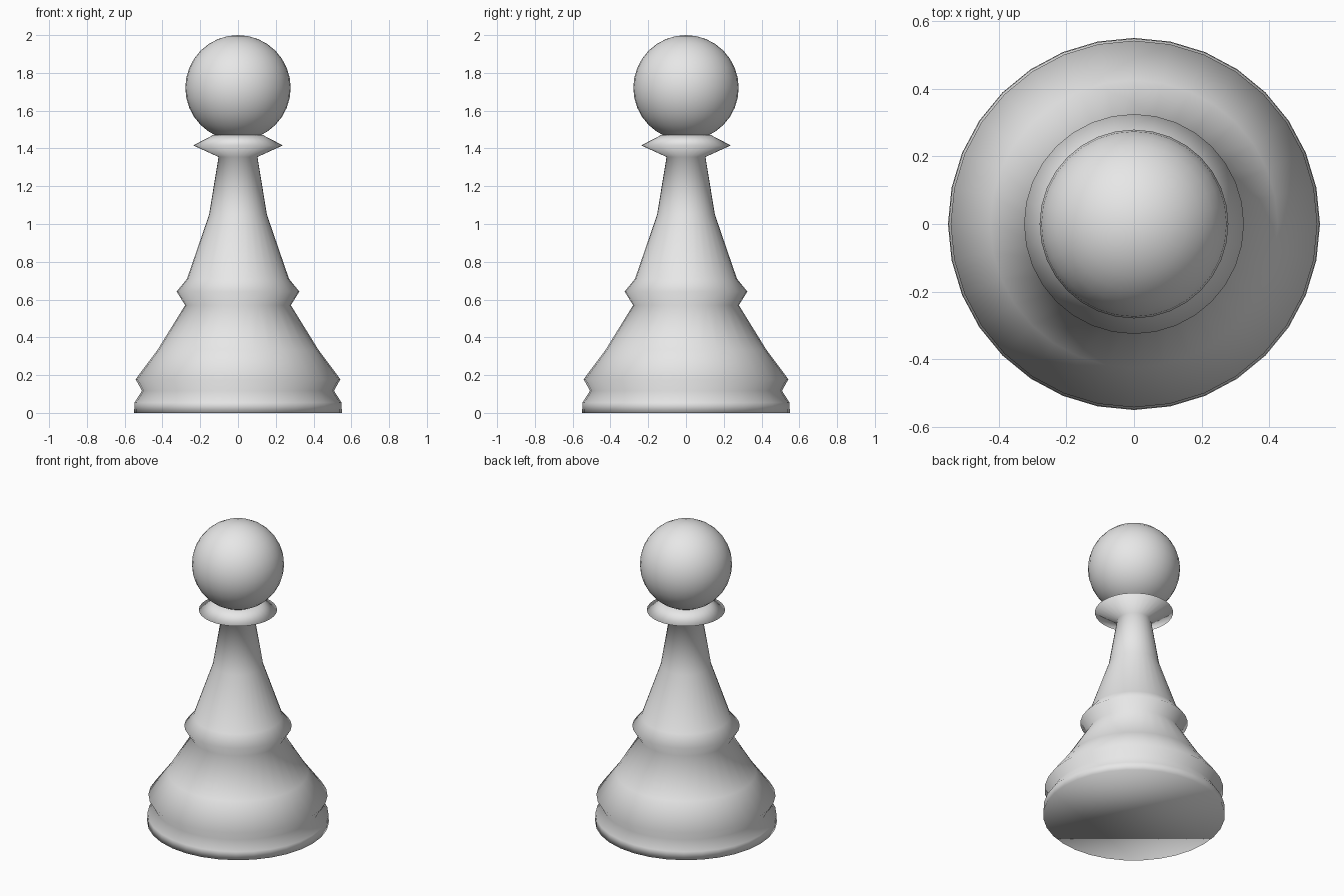
import bpy
import bmesh
import math
from mathutils import Vector

SIDES = 32

cube = bpy.data.objects.get("Cube")
if cube:
    bpy.data.objects.remove(cube, do_unlink=True)

# One plain grey for the whole piece
grey = bpy.data.materials.new("plain_grey")
grey.use_nodes = True
colour = (0.8, 0.8, 0.8, 1.0)
grey.diffuse_color = colour
grey.node_tree.nodes["Principled BSDF"].inputs["Base Color"].default_value = colour


def finish(name, bm):
    """Turn a bmesh into a smooth grey object."""
    bmesh.ops.recalc_face_normals(bm, faces=bm.faces)
    for face in bm.faces:
        face.smooth = True
    mesh = bpy.data.meshes.new(name)
    bm.to_mesh(mesh)
    bm.free()
    mesh.materials.append(grey)
    obj = bpy.data.objects.new(name, mesh)
    bpy.context.collection.objects.link(obj)
    return obj


def lathe(name, profile):
    """Spin (radius, height) points around z and cap both ends."""
    bm = bmesh.new()
    verts = [bm.verts.new((r, 0, z)) for r, z in profile]
    edges = [bm.edges.new(pair) for pair in zip(verts, verts[1:])]
    bmesh.ops.spin(bm, geom=verts + edges, cent=Vector(), axis=(0, 0, 1),
                   angle=math.tau, steps=SIDES, use_merge=True)
    bmesh.ops.remove_doubles(bm, verts=bm.verts, dist=0.0001)
    rims = [e for e in bm.edges if e.is_boundary]
    bmesh.ops.holes_fill(bm, edges=rims, sides=SIDES)
    return finish(name, bm)


# Turned body: foot, flared skirt, waist ridge, stem and collar
lathe("body", [
    (0.55, 0.0), (0.548, 0.055),
    (0.508, 0.117), (0.542, 0.178),
    (0.425, 0.335), (0.28, 0.57),
    (0.325, 0.642), (0.27, 0.71),
    (0.153, 1.05), (0.103, 1.355),
    (0.237, 1.416), (0.13, 1.472),
])

# Ball head resting in the collar
ball = bmesh.new()
bmesh.ops.create_uvsphere(ball, u_segments=SIDES, v_segments=SIDES // 2, radius=0.279)
head = finish("head", ball)
head.location.z = 1.721
